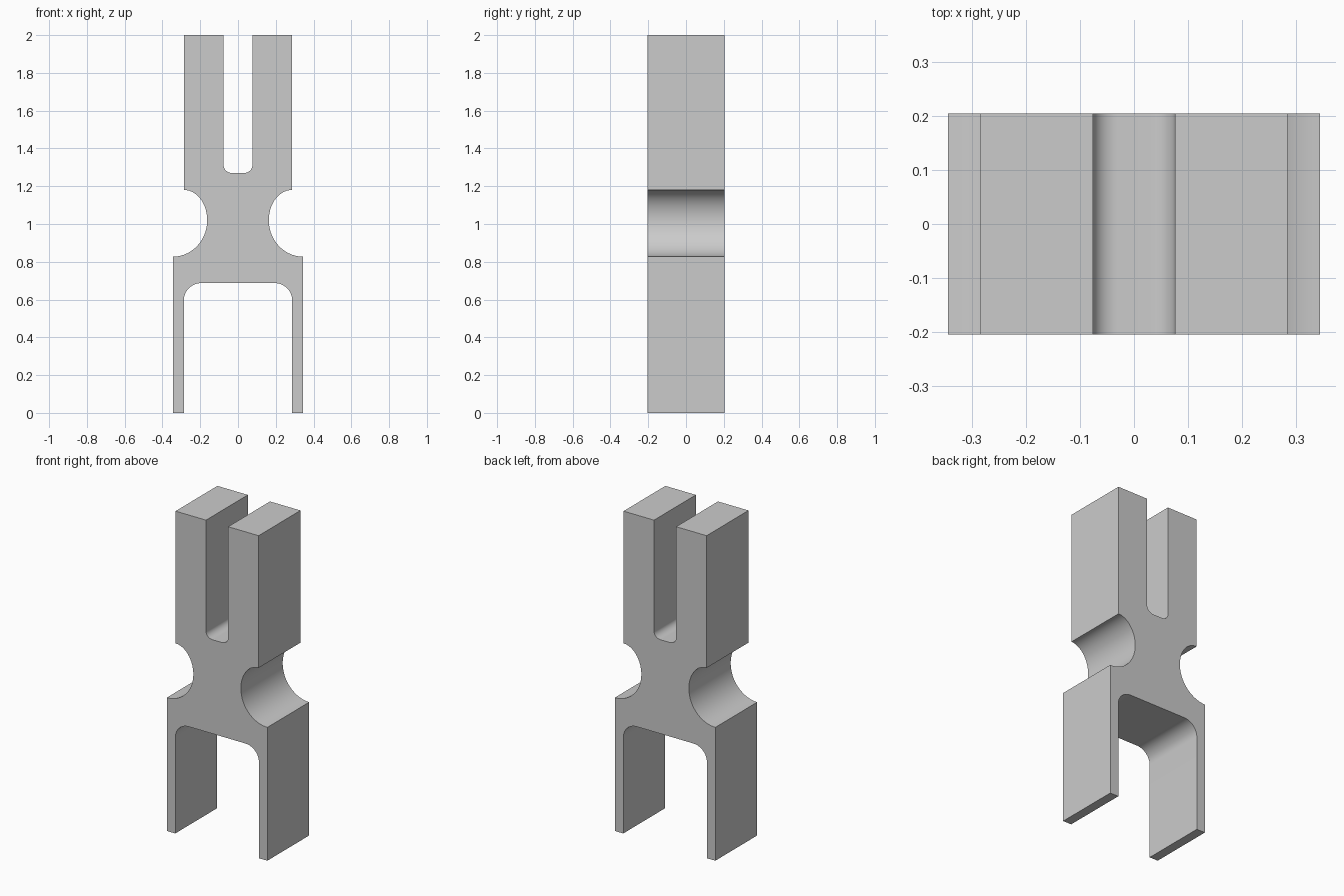
import bpy
import bmesh
from math import sin, cos, pi, radians

cube = bpy.data.objects.get("Cube")
if cube:
    bpy.data.objects.remove(cube, do_unlink=True)

DEPTH = 0.41
STEPS = 14


def arc(cx, cz, rx, rz, start, end):
    """Points along an elliptical arc, angles in degrees."""
    angles = [radians(start + (end - start) * i / STEPS) for i in range(STEPS + 1)]
    return [(cx + rx * cos(a), cz + rz * sin(a)) for a in angles]


# Right-hand half of the outline, from the slot floor round to the leg arch
half = arc(0.03, 1.31, 0.046, 0.04, -90, 0)              # slot floor corner
half += [(0.076, 2.0), (0.285, 2.0)]                     # upper prong
half += arc(0.285, 1.02, 0.122, 0.16, 90, 180)           # waist, upper curve
half += arc(0.345, 1.02, 0.182, 0.193, 180, 270)[1:]     # waist, lower curve
half += [(0.345, 0.0), (0.287, 0.0)]                     # leg
half += arc(0.195, 0.595, 0.092, 0.092, 0, 90)           # arch corner
outline = half + [(-x, z) for x, z in reversed(half)]

# Extrude the outline from front to back
bm = bmesh.new()
face = bm.faces.new([bm.verts.new((x, -DEPTH / 2, z)) for x, z in outline])
result = bmesh.ops.extrude_face_region(bm, geom=[face], use_keep_orig=True)
moved = [g for g in result["geom"] if isinstance(g, bmesh.types.BMVert)]
bmesh.ops.translate(bm, verts=moved, vec=(0, DEPTH, 0))
bmesh.ops.recalc_face_normals(bm, faces=bm.faces)
mesh = bpy.data.meshes.new("forked_bracket")
bm.to_mesh(mesh)
bm.free()

bracket = bpy.data.objects.new("forked_bracket", mesh)
bpy.context.collection.objects.link(bracket)

# Plain grey
grey = bpy.data.materials.new("light_grey")
grey.use_nodes = True
colour = (0.6, 0.6, 0.6, 1.0)
grey.diffuse_color = colour
grey.node_tree.nodes["Principled BSDF"].inputs["Base Color"].default_value = colour
mesh.materials.append(grey)

# Smooth curves, sharp corners
bpy.ops.object.select_all(action="DESELECT")
bracket.select_set(True)
bpy.context.view_layer.objects.active = bracket
bpy.ops.object.shade_smooth_by_angle(angle=pi / 6)
